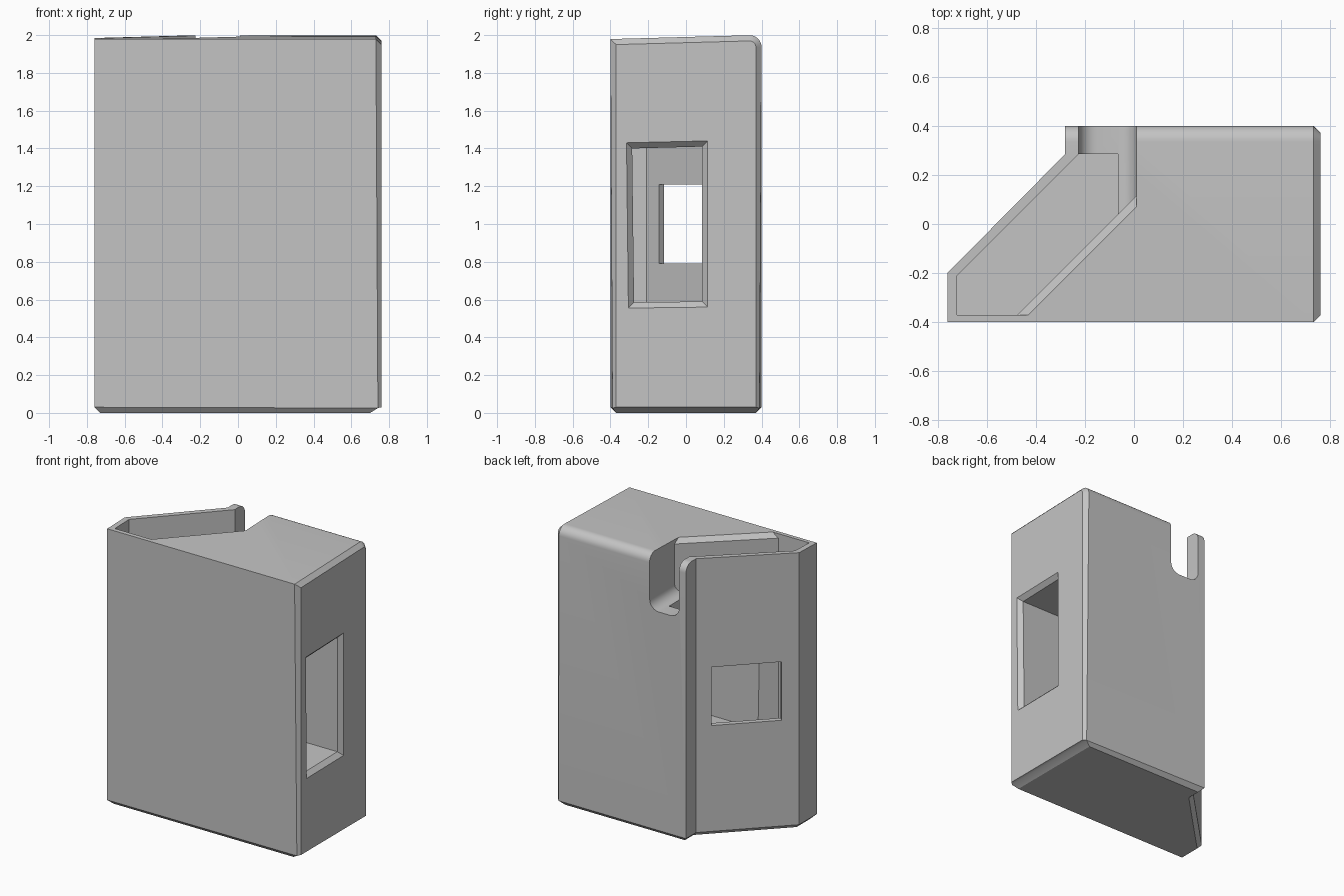
import bpy, bmesh
from math import cos, sin, pi

old = bpy.data.objects.get("Cube")
if old:
    bpy.data.objects.remove(old, do_unlink=True)

# Single flat grey
grey = bpy.data.materials.new("plain grey")
grey.use_nodes = True
colour = (0.55, 0.55, 0.55, 1)
grey.diffuse_color = colour
grey.node_tree.nodes["Principled BSDF"].inputs["Base Color"].default_value = colour


def top(y):
    """Height of the gently sloping top."""
    return 1.99 + 0.0274 * y


def loft(name, rings):
    """Closed solid through a list of matching point rings."""
    bm = bmesh.new()
    vs = [[bm.verts.new(p) for p in ring] for ring in rings]
    n = len(vs[0])
    for a, b in zip(vs, vs[1:]):
        for i in range(n):
            j = (i + 1) % n
            bm.faces.new((a[i], a[j], b[j], b[i]))
    bm.faces.new(vs[0][::-1])
    bm.faces.new(vs[-1])
    bmesh.ops.recalc_face_normals(bm, faces=bm.faces)
    mesh = bpy.data.meshes.new(name)
    bm.to_mesh(mesh)
    bm.free()
    mesh.materials.append(grey)
    obj = bpy.data.objects.new(name, mesh)
    bpy.context.collection.objects.link(obj)
    return obj


def bevel(obj, test, size, segments):
    """Bevel the edges whose two ends both pass the test."""
    bm = bmesh.new()
    bm.from_mesh(obj.data)
    edges = [e for e in bm.edges if all(test(v.co) for v in e.verts)]
    bmesh.ops.bevel(bm, geom=edges, offset=size, segments=segments,
                    profile=0.5, affect='EDGES')
    bm.to_mesh(obj.data)
    bm.free()


def cut(obj, cutter):
    cutter.hide_render = True
    mod = obj.modifiers.new("cut", 'BOOLEAN')
    mod.operation = 'DIFFERENCE'
    mod.solver = 'EXACT'
    mod.object = cutter
    bpy.context.view_layer.objects.active = obj
    bpy.ops.object.modifier_apply(modifier=mod.name)
    bpy.data.objects.remove(cutter, do_unlink=True)


# Outer body: block with one slanted corner, sloping top
plan = [(-0.76, -0.4), (0.76, -0.4), (0.76, 0.4),
        (-0.28, 0.4), (-0.28, 0.285), (-0.76, -0.2)]
body = loft("holder_body", [[(x, y, 0) for x, y in plan],
                            [(x, y, top(y)) for x, y in plan]])
bevel(body, lambda p: p.y > 0.39 and p.z > 1.9, 0.065, 8)
bevel(body, lambda p: p.x > 0.759, 0.03, 1)
bevel(body, lambda p: p.z < 0.001, 0.03, 1)

# Deep channel behind the slanted wall
well = [(-0.72, -0.37), (-0.475, -0.37), (-0.065, 0.04),
        (-0.065, 0.285), (-0.225, 0.285), (-0.72, -0.21)]
cut(body, loft("channel_cutter", [[(x, y, z) for x, y in well] for z in (0.05, 2.3)]))

# Round-bottomed slot through the back wall
r, floor, left, right = 0.072, 1.6, -0.225, 0.01
arc = [i * pi / 12 for i in range(7)]
slot = [(left, 2.3)]
slot += [(left + r - r * cos(a), floor + r - r * sin(a)) for a in arc]
slot += [(right - r + r * sin(a), floor + r - r * cos(a)) for a in arc]
slot += [(right, 2.3)]
cut(body, loft("slot_cutter", [[(x, x + 0.105, z) for x, z in slot],
                               [(x, 0.6, z) for x, z in slot]]))

# Chamfer along the slanted top edge of the channel
section = [(-0.2, -0.032), (-0.105, -0.032), (0.036, 0.068), (-0.2, 0.068)]
cut(body, loft("chamfer_cutter", [
    [(c - 0.37, -0.37, top(-0.37) + h) for c, h in section],
    [(right, right - c, top(right - c) + h) for c, h in section]]))

# Side opening with flared rim, running into the channel
inner = [(-0.275, 0.585), (0.085, 0.59), (0.085, 1.41), (-0.285, 1.4)]
outer = [(-0.305, 0.555), (0.115, 0.56), (0.115, 1.44), (-0.315, 1.43)]
flare = [(2 * b[0] - a[0], 2 * b[1] - a[1]) for a, b in zip(inner, outer)]
cut(body, loft("side_opening_cutter", [
    [(x, y, z) for y, z in ring]
    for x, ring in ((-0.4, inner), (0.73, inner), (0.79, flare))]))

# Window through the slanted wall
ends = [(-0.355, 0.215), (-0.68, -0.115)]
frame = [(*ends[0], 0.79), (*ends[1], 0.79), (*ends[1], 1.21), (*ends[0], 1.21)]
cut(body, loft("window_cutter", [[(x - d, y + d, z) for x, y, z in frame]
                                 for d in (-0.07, 0.07)]))

# Smooth the rounded edges only
bpy.ops.object.select_all(action='DESELECT')
body.select_set(True)
bpy.context.view_layer.objects.active = body
bpy.ops.object.shade_smooth_by_angle(angle=pi / 7)
